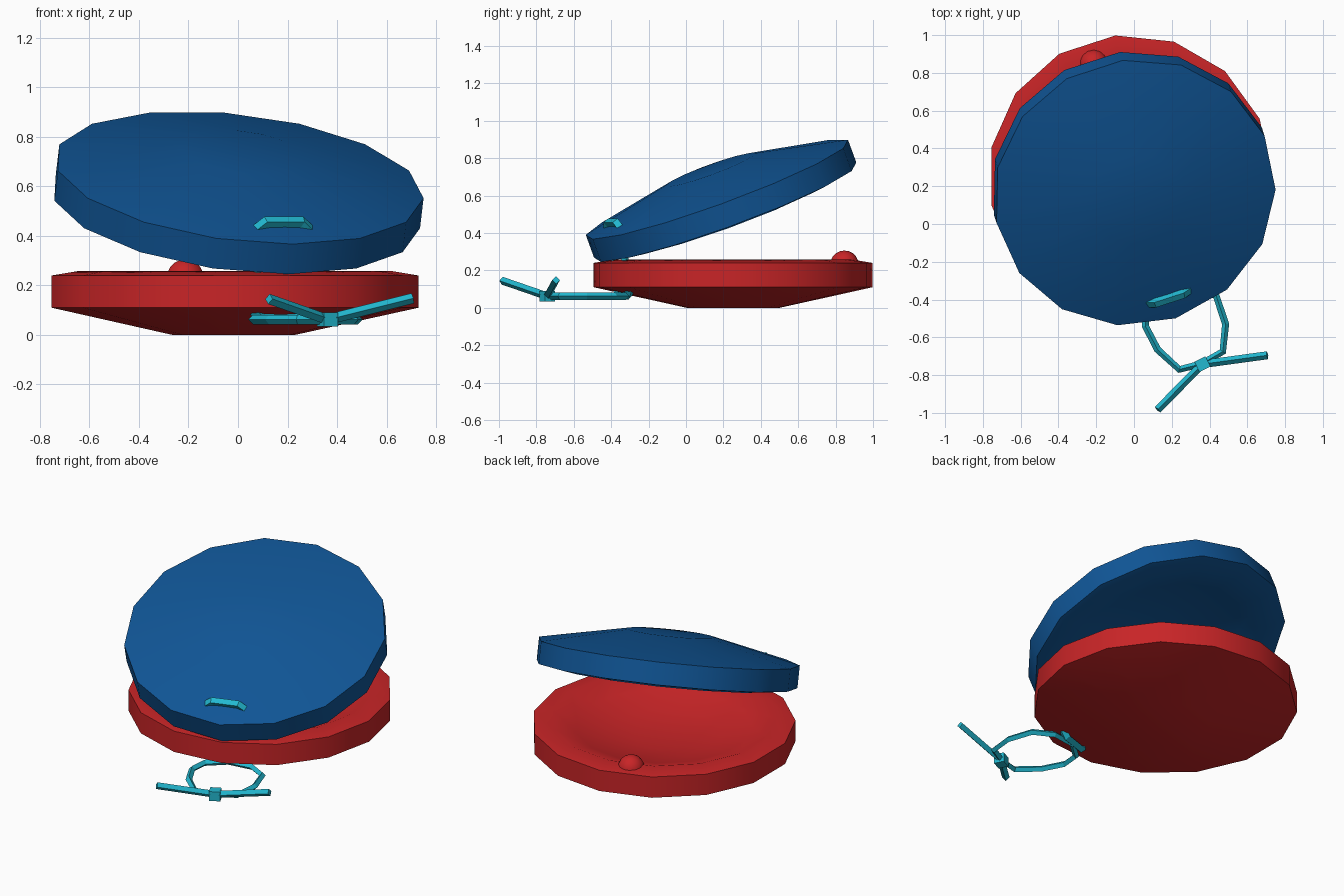
import bpy, bmesh, math
from mathutils import Matrix, Vector

if "Cube" in bpy.data.objects:
    bpy.data.objects.remove(bpy.data.objects["Cube"])


def material(name, rgb):
    m = bpy.data.materials.new(name)
    m.diffuse_color = (*rgb, 1)
    m.use_nodes = True
    m.node_tree.nodes["Principled BSDF"].inputs["Base Color"].default_value = m.diffuse_color
    return m


BLUE = material("deep blue", (0.005, 0.09, 0.30))
RED = material("bright red", (0.58, 0.018, 0.02))
CYAN = material("cyan string", (0.016, 0.48, 0.63))

SIDES, HINGE = 15, math.radians(288)
# (radius, height) from the middle of the outer dome, over the rim, into the bowl
PROFILE = [(0.25, 0.24), (0.75, 0.13), (0.75, 0.0), (0.64, -0.018),
           (0.5, 0.03), (0.33, 0.075), (0.16, 0.1)]

# Placement of each half: the red one faces up, the blue one is hinged open
hinge_axis = Vector((math.cos(HINGE + math.pi / 2), math.sin(HINGE + math.pi / 2), 0))
LOWER = Matrix.Translation((-0.02, 0.252, 0.24)) @ Matrix.Diagonal((1, 1, -1, 1))
UPPER = Matrix.Translation((-0.01, 0.211, 0.514)) @ Matrix.Rotation(math.radians(21), 4, hinge_axis)


def finish(ob, mat, smooth):
    ob.data.materials.clear()
    ob.data.materials.append(mat)
    bpy.ops.object.select_all(action='DESELECT')
    ob.select_set(True)
    bpy.context.view_layer.objects.active = ob
    if smooth:
        bpy.ops.object.shade_smooth_by_angle(angle=math.radians(30))


def from_bmesh(name, bm, mat, smooth=True):
    bmesh.ops.recalc_face_normals(bm, faces=bm.faces)
    me = bpy.data.meshes.new(name)
    bm.to_mesh(me)
    bm.free()
    ob = bpy.data.objects.new(name, me)
    bpy.context.collection.objects.link(ob)
    finish(ob, mat, smooth)


def shell(name, matrix, mat):
    bm = bmesh.new()
    rings = []
    for r, z in PROFILE:
        rings.append([bm.verts.new(matrix @ Vector((r * math.cos(a), r * math.sin(a), z)))
                      for a in (2 * math.pi * i / SIDES for i in range(SIDES))])
    for a, b in zip(rings, rings[1:]):
        for i in range(SIDES):
            j = (i + 1) % SIDES
            bm.faces.new((a[i], a[j], b[j], b[i]))
    bm.faces.new(rings[0])
    bm.faces.new(rings[-1])
    from_bmesh(name, bm, mat)


def cord(name, pts, r=0.02, closed=False):
    # four-sided cord swept along a polyline
    cu = bpy.data.curves.new(name, 'CURVE')
    cu.dimensions = '3D'
    cu.bevel_depth, cu.bevel_resolution, cu.use_fill_caps = r, 0, True
    sp = cu.splines.new('POLY')
    sp.points.add(len(pts) - 1)
    for p, co in zip(sp.points, pts):
        p.co = (*co, 1)
    sp.use_cyclic_u = closed
    ob = bpy.data.objects.new(name, cu)
    bpy.context.collection.objects.link(ob)
    bpy.ops.object.select_all(action='DESELECT')
    ob.select_set(True)
    bpy.context.view_layer.objects.active = ob
    bpy.ops.object.convert(target='MESH')
    ob = bpy.context.view_layer.objects.active
    for p in ob.data.polygons:
        p.use_smooth = False
    finish(ob, CYAN, False)


def hinge_point(matrix, along, height, radius=0.615):
    out = Vector((math.cos(HINGE), math.sin(HINGE), 0))
    return matrix @ (out * radius + hinge_axis * along + Vector((0, 0, height)))


# Two clapper shells
shell("lower_shell", LOWER, RED)
shell("upper_shell", UPPER, BLUE)

# Striking knob on the lower rim, opposite the hinge
bm = bmesh.new()
bmesh.ops.create_uvsphere(bm, u_segments=14, v_segments=10, radius=0.077,
                          matrix=Matrix.Translation((-0.213, 0.847, 0.229)))
from_bmesh("striking_knob", bm, RED)

# Cord stitches on the outside of each shell
for name, m in (("lower_stitch", LOWER), ("upper_stitch", UPPER)):
    cord(name, [hinge_point(m, s, h) for s, h in
                ((-0.11, 0.14), (-0.075, 0.172), (0.075, 0.172), (0.11, 0.14))], 0.025)

# Cords running through the holes between the shells
for side, s in (("left", -0.1), ("right", 0.1)):
    cord(side + "_hinge_cord", [hinge_point(LOWER, s, 0.14), hinge_point(UPPER, s, 0.14)])

# Finger loop, knot and loose ends
cord("finger_loop", [(x, y, 0.062) for x, y in
     ((0.36, -0.74), (0.47, -0.675), (0.485, -0.53), (0.435, -0.38), (0.32, -0.32),
      (0.17, -0.34), (0.07, -0.43), (0.06, -0.54), (0.125, -0.665), (0.24, -0.77))],
     0.019, True)
bm = bmesh.new()
bmesh.ops.create_cube(bm, size=1, matrix=Matrix.Translation((0.362, -0.742, 0.062))
                      @ Matrix.Rotation(math.radians(27), 4, 'Z')
                      @ Matrix.Diagonal((0.065, 0.06, 0.058, 1)))
from_bmesh("knot", bm, CYAN, False)
cord("right_tail", [(0.362, -0.742, 0.062), (0.706, -0.695, 0.148)], 0.021)
cord("left_tail", [(0.362, -0.742, 0.062), (0.125, -0.983, 0.145)], 0.021)
